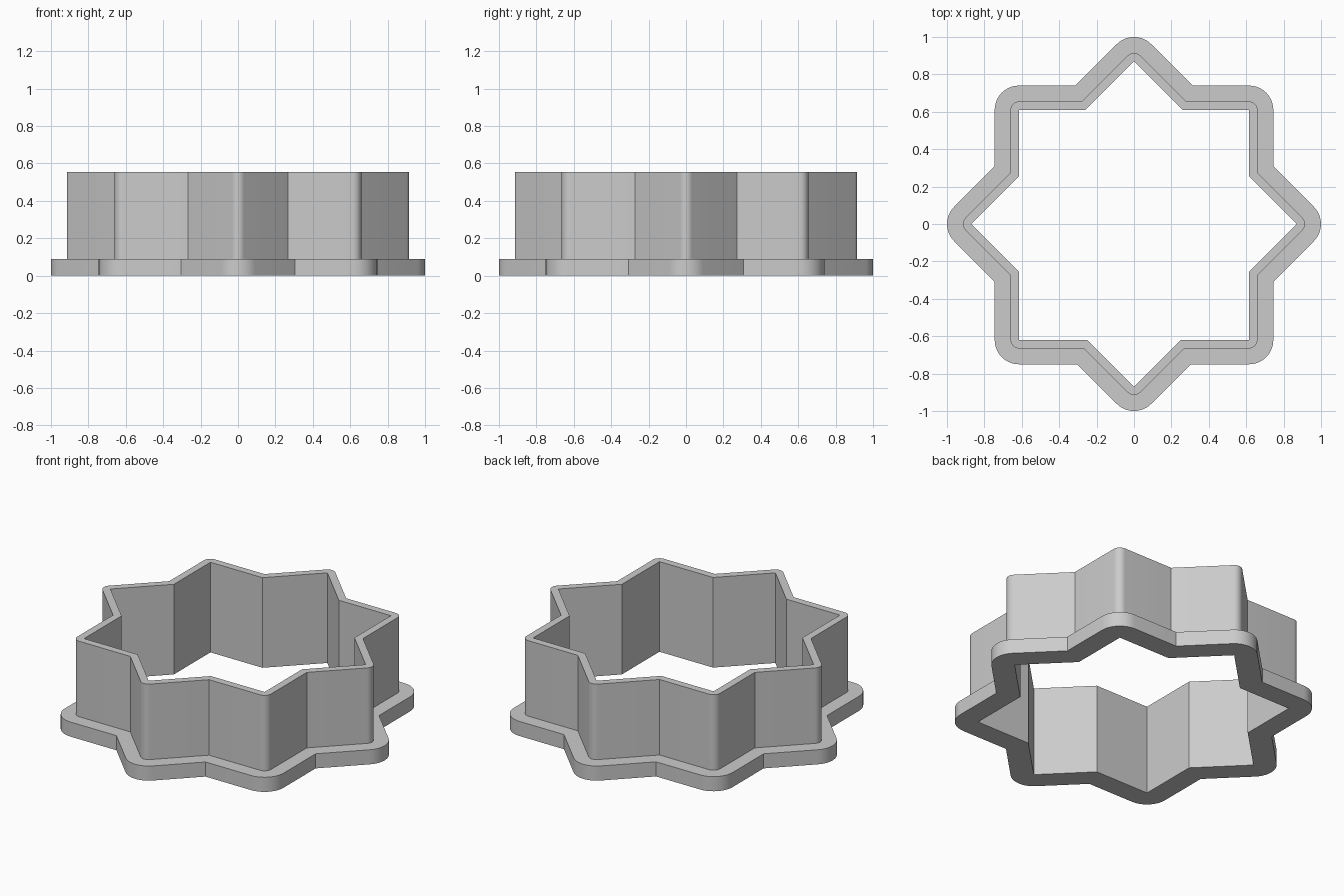
import bpy, bmesh
from math import sin, cos, radians, copysign, sqrt

cube = bpy.data.objects.get("Cube")
if cube:
    bpy.data.objects.remove(cube, do_unlink=True)

HALF = 0.615          # half side of the two squares forming the star
TIP = HALF * sqrt(2)
SHIFT = -0.005        # slight y offset of the upright square
WALL, FLANGE = 0.045, 0.13
FLANGE_TOP, TOP = 0.09, 0.555
ARC = 10              # segments on each rounded tip


def star(offset):
    """Eight-pointed star outline, offset outward with rounded tips."""
    pts = []
    side, tip = HALF + offset, TIP + offset * sqrt(2)
    for k in range(8):
        a = radians(45 * k)
        if k % 2:
            cx, cy = copysign(HALF, cos(a)), copysign(HALF, sin(a)) + SHIFT
        else:
            cx, cy = TIP * cos(a), TIP * sin(a)
        for i in range(ARC + 1):
            b = a + radians(-45 + 90 * i / ARC)
            pts.append((cx + offset * cos(b), cy + offset * sin(b)))
        # Concave corner leading to the next tip
        a += radians(22.5)
        if abs(cos(a)) > abs(sin(a)):
            x = copysign(side, cos(a))
            y = copysign(tip - side, sin(a))
        else:
            y = copysign(side, sin(a)) + SHIFT
            x = copysign(tip - abs(y), cos(a))
        pts.append((x, y))
    return pts


# Cross-section of the cutter: (outward offset, height), swept round the star
section = [(0, 0), (0, TOP), (WALL, TOP), (WALL, FLANGE_TOP),
           (FLANGE, FLANGE_TOP), (FLANGE, 0)]
bm = bmesh.new()
rings = [[bm.verts.new((x, y, z)) for x, y in star(off)] for off, z in section]
for r, ring in enumerate(rings):
    nxt = rings[(r + 1) % len(rings)]
    for i in range(len(ring)):
        j = (i + 1) % len(ring)
        bm.faces.new((ring[i], ring[j], nxt[j], nxt[i]))
bmesh.ops.remove_doubles(bm, verts=bm.verts, dist=0.0005)
bmesh.ops.recalc_face_normals(bm, faces=bm.faces)

mesh = bpy.data.meshes.new("star_cutter")
bm.to_mesh(mesh)
bm.free()
cutter = bpy.data.objects.new("star_cutter", mesh)
bpy.context.collection.objects.link(cutter)

# Plain grey
GREY = (0.6, 0.6, 0.6, 1)
mat = bpy.data.materials.new("grey")
mat.use_nodes = True
mat.diffuse_color = GREY
mat.node_tree.nodes["Principled BSDF"].inputs["Base Color"].default_value = GREY
mesh.materials.append(mat)

bpy.ops.object.select_all(action="DESELECT")
cutter.select_set(True)
bpy.context.view_layer.objects.active = cutter
bpy.ops.object.shade_smooth_by_angle(angle=radians(30))
